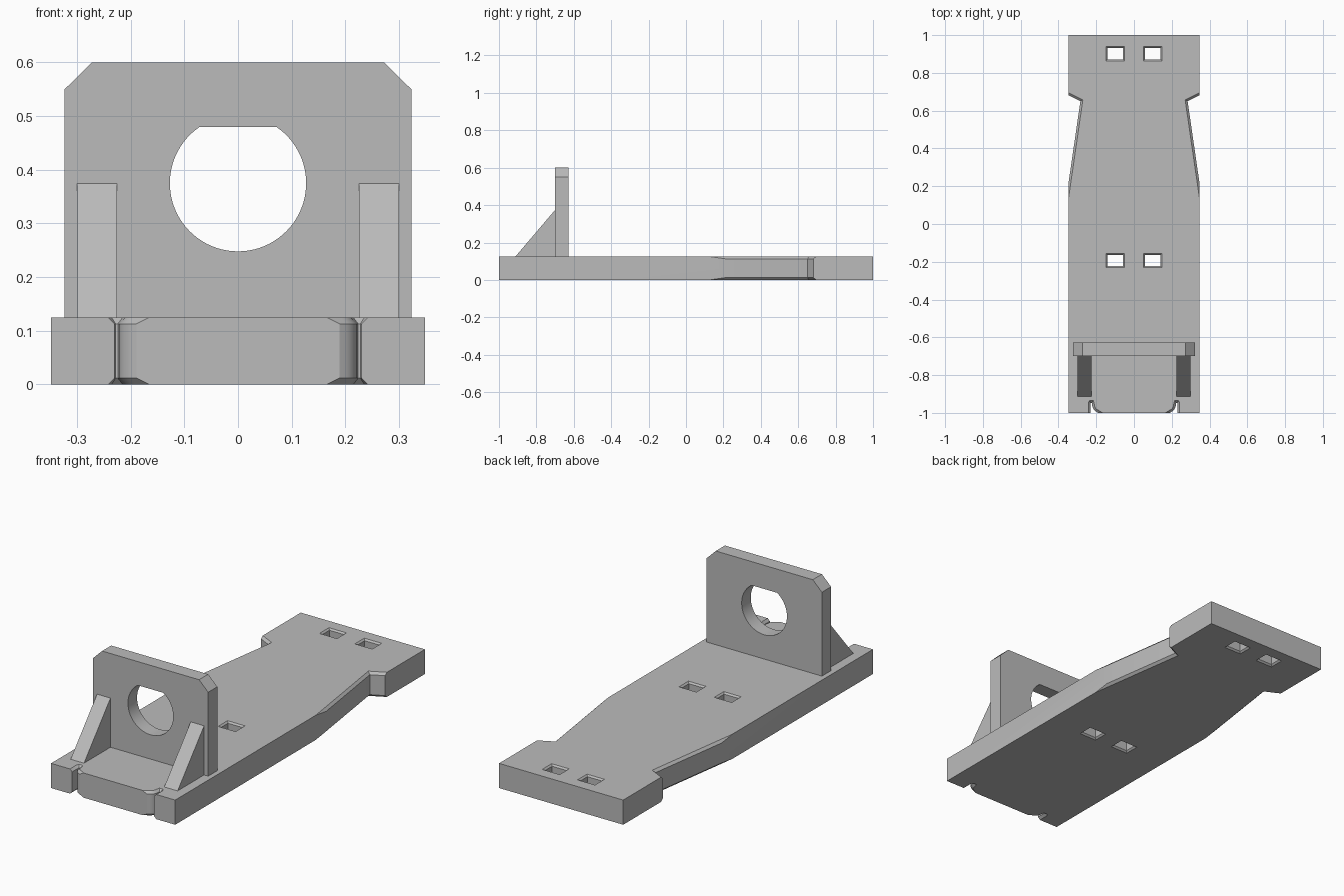
import bpy, bmesh
from math import sin, cos, asin, pi, radians
from mathutils import Vector

if "Cube" in bpy.data.objects:
    bpy.data.objects.remove(bpy.data.objects["Cube"])

THICK = 0.125     # base plate thickness
CHAMFER = 0.012

grey = bpy.data.materials.new("plain grey")
grey.use_nodes = True
grey.diffuse_color = (0.5, 0.5, 0.5, 1)
grey.node_tree.nodes["Principled BSDF"].inputs["Base Color"].default_value = (0.5, 0.5, 0.5, 1)


def offset(points, d):
    """Grow a counter-clockwise outline by d with mitred corners."""
    result = []
    for i, p in enumerate(points):
        p = Vector(p)
        a = (p - Vector(points[i - 1])).normalized()
        b = (Vector(points[(i + 1) % len(points)]) - p).normalized()
        na, nb = Vector((a.y, -a.x)), Vector((b.y, -b.x))
        result.append(p + (na + nb) * d / (1 + na.dot(nb)))
    return result


def loft(name, rings):
    """Solid skinned through rings of 3D points, capped at both ends."""
    bm = bmesh.new()
    rings = [[bm.verts.new(p) for p in ring] for ring in rings]
    n = len(rings[0])
    for low, high in zip(rings, rings[1:]):
        for i in range(n):
            j = (i + 1) % n
            bm.faces.new((low[i], low[j], high[j], high[i]))
    bm.faces.new(rings[0])
    bm.faces.new(rings[-1])
    bmesh.ops.recalc_face_normals(bm, faces=bm.faces)
    mesh = bpy.data.meshes.new(name)
    bm.to_mesh(mesh)
    bm.free()
    mesh.materials.append(grey)
    obj = bpy.data.objects.new(name, mesh)
    bpy.context.collection.objects.link(obj)
    return obj


def flared_cutter(points, side, c):
    """Vertical cutter that widens at 45 degrees through both plate faces."""
    over = 0.01
    levels = [(-over, c + over), (c, 0), (THICK - c, 0), (THICK + over, c + over)]
    return loft("cutter", [[(side * p.x, p.y, z) for p in offset(points, d)] for z, d in levels])


def cut(obj, cutters):
    bpy.context.view_layer.objects.active = obj
    for cutter in cutters:
        cutter.hide_render = True
        mod = obj.modifiers.new("cut", 'BOOLEAN')
        mod.object = cutter
        mod.operation = 'DIFFERENCE'
        mod.solver = 'EXACT'
        bpy.ops.object.modifier_apply(modifier=mod.name)
        bpy.data.objects.remove(cutter)


def rect(x0, x1, y0, y1):
    return [(x0, y0), (x1, y0), (x1, y1), (x0, y1)]


# Base plate
base = loft("base_plate", [[(x, y, z) for x, y in rect(-0.348, 0.348, -1, 1)] for z in (0, THICK)])

# Side waist, and front slots with a rounded inner lip
waist = [(0.406, -0.19), (0.406, 0.711), (0.284, 0.65)]
r = 0.045
lip = [(0.222 - r + r * cos(a), -1 + r - r * sin(a)) for a in (radians(10 * i) for i in range(7))]
end = (lip[-1][0] - 0.1 * sin(pi / 3), lip[-1][1] - 0.1 * cos(pi / 3))
slot = [(0.23, -1.05), (0.23, -0.951), (0.228, -0.947), (0.224, -0.947)] + lip + [end]

cutters = []
for side in (-1, 1):
    cutters.append(flared_cutter(waist, side, CHAMFER))
    cutters.append(flared_cutter(slot, side, CHAMFER))
    # Rectangular strap holes
    for y in (-0.193, 0.902):
        cutters.append(flared_cutter(rect(0.058, 0.14, y - 0.03, y + 0.03), side, 0.008))
cut(base, cutters)

# Upright plate with clipped top corners
outline = [(-0.323, THICK), (0.323, THICK), (0.323, 0.55), (0.272, 0.6), (-0.272, 0.6), (-0.323, 0.55)]
upright = loft("upright_plate", [[(x, y, z) for x, z in outline] for y in (-0.7, -0.627)])

# Round opening with a flat top
radius, centre, flat = 0.127, 0.375, 0.48
start = asin((flat - centre) / radius)
sweep = pi + 2 * start
arc = [pi - start + sweep * i / 64 for i in range(65)]
opening = loft("cutter", [[(radius * cos(a), y, centre + radius * sin(a)) for a in arc]
                          for y in (-0.8, -0.5)])
cut(upright, [opening])

# Triangular braces
gusset = [(-0.912, THICK), (-0.7, THICK), (-0.7, 0.374)]
for label, side in (("right", -1), ("left", 1)):
    loft(label + "_brace", [[(side * x, y, z) for y, z in gusset] for x in (0.225, 0.3)])

# Smooth only the curved walls
for obj in (base, upright):
    bpy.ops.object.select_all(action='DESELECT')
    obj.select_set(True)
    bpy.context.view_layer.objects.active = obj
    bpy.ops.object.shade_smooth_by_angle(angle=radians(20))
